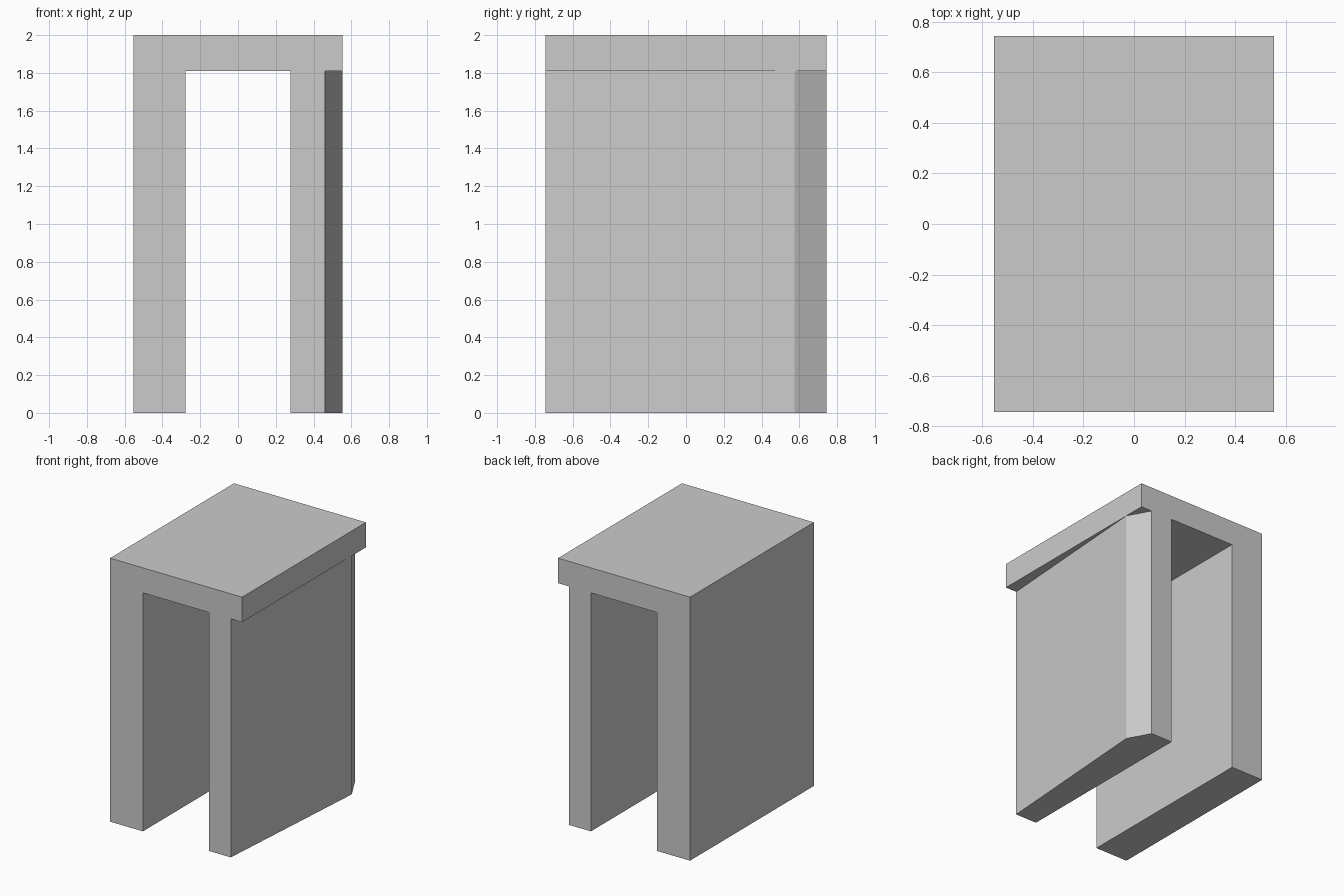
import bpy, bmesh
from mathutils import Vector

if "Cube" in bpy.data.objects:
    bpy.data.objects.remove(bpy.data.objects["Cube"])

W, D, H = 0.554, 0.743, 2.0       # half width, half depth, height
INNER, SLAB = 0.278, 1.81         # opening half width, underside of top slab


def prism(name, points, offset):
    """Solid made by sweeping a closed outline along an offset."""
    bm = bmesh.new()
    face = bm.faces.new([bm.verts.new(p) for p in points])
    ext = bmesh.ops.extrude_face_region(bm, geom=[face], use_keep_orig=True)
    moved = [g for g in ext["geom"] if isinstance(g, bmesh.types.BMVert)]
    bmesh.ops.translate(bm, verts=moved, vec=Vector(offset))
    bmesh.ops.recalc_face_normals(bm, faces=bm.faces)
    mesh = bpy.data.meshes.new(name)
    bm.to_mesh(mesh)
    bm.free()
    obj = bpy.data.objects.new(name, mesh)
    bpy.context.collection.objects.link(obj)
    return obj


# Arch: two walls and a top slab, one U-shaped profile swept front to back
arch_outline = [(-W, 0), (-INNER, 0), (-INNER, SLAB), (INNER, SLAB),
                (INNER, 0), (W, 0), (W, H), (-W, H)]
arch = prism("arch", [(x, -D, z) for x, z in arch_outline], (0, 2 * D, 0))

# Cutter: tapers the right wall's outside below the slab, peak near the back
taper = [(0.453, -0.84), (0.5525, 0.563), (0.5535, 0.571), (0.5505, 0.58),
         (0.405, 0.843), (0.8, 0.843), (0.8, -0.84)]
cutter = prism("wall_taper_cutter", [(x, y, -0.1) for x, y in taper],
               (0, 0, SLAB + 0.1))
cutter.hide_render = True

mod = arch.modifiers.new("taper", "BOOLEAN")
mod.operation = "DIFFERENCE"
mod.solver = "EXACT"
mod.object = cutter
bpy.context.view_layer.objects.active = arch
arch.select_set(True)
bpy.ops.object.modifier_apply(modifier=mod.name)
bpy.data.objects.remove(cutter)
